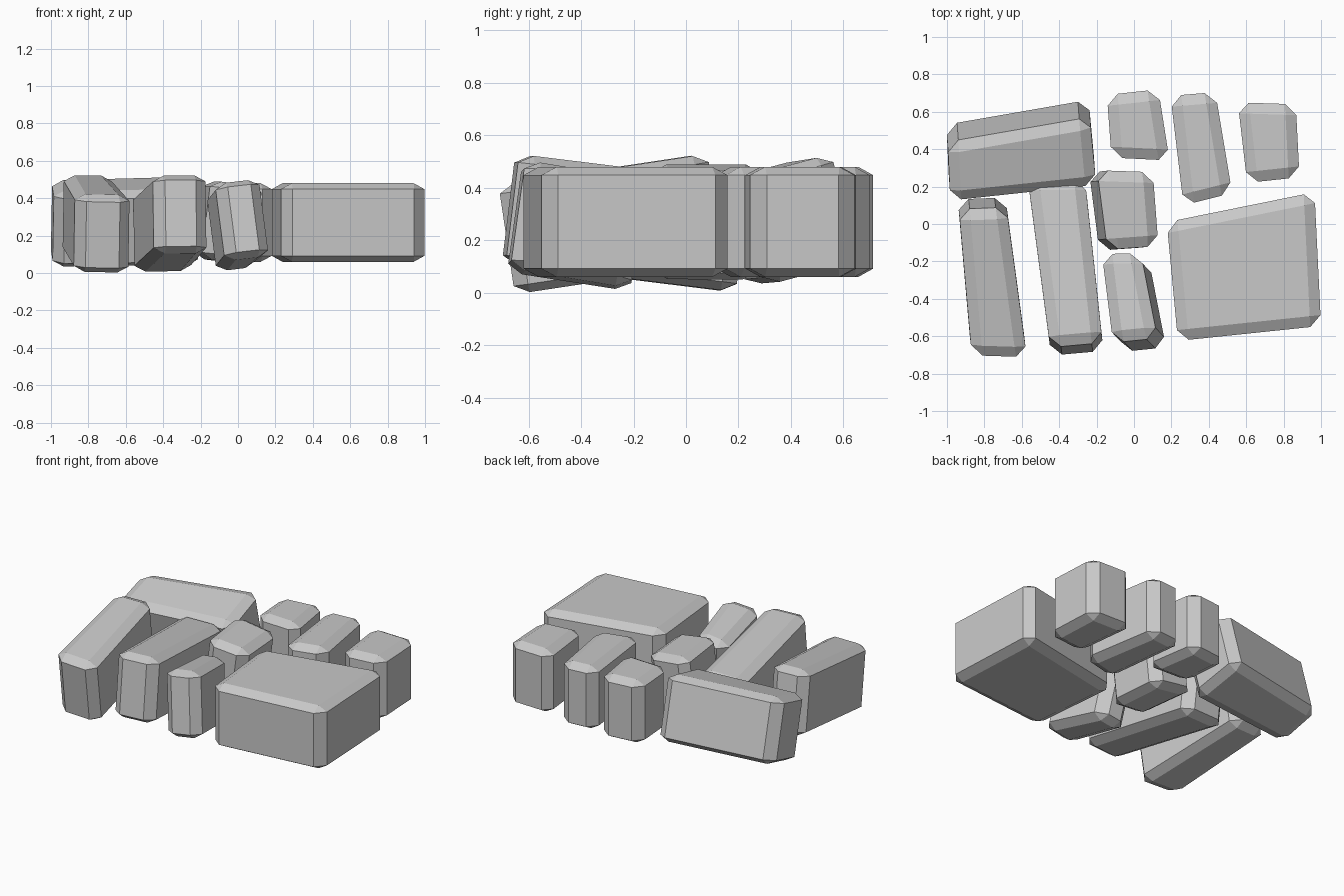
import bpy, bmesh
from math import radians, atan2
from mathutils import Matrix, Vector

cube = bpy.data.objects.get("Cube")
if cube:
    bpy.data.objects.remove(cube, do_unlink=True)

grey = bpy.data.materials.new("stone grey")
grey.use_nodes = True
colour = (0.58, 0.58, 0.58, 1)
grey.diffuse_color = colour
grey.node_tree.nodes["Principled BSDF"].inputs["Base Color"].default_value = colour

HEIGHT = 0.42
BEVEL = 0.058
SQUASH = 0.55   # the bevels are lower than they are wide


def stone(name, back_left, back_right, front_right, front_left,
          pitch=0, roll=0, z=0.27):
    """Chamfered four-sided block, tilted about its own axes (degrees)."""
    corners = [Vector(c) for c in (front_left, front_right, back_right, back_left)]
    centre = sum(corners, Vector((0, 0))) / 4
    half = HEIGHT / SQUASH / 2

    bm = bmesh.new()
    base = bm.faces.new([bm.verts.new((*(c - centre), -half)) for c in corners])
    top = bmesh.ops.extrude_face_region(bm, geom=[base])["geom"]
    bmesh.ops.translate(bm, vec=(0, 0, 2 * half),
                        verts=[g for g in top if isinstance(g, bmesh.types.BMVert)])
    bmesh.ops.recalc_face_normals(bm, faces=bm.faces[:])
    bmesh.ops.bevel(bm, geom=bm.edges[:], offset=BEVEL, offset_type='OFFSET',
                    segments=1, profile=0.5, affect='EDGES', clamp_overlap=True)
    bmesh.ops.scale(bm, vec=(1, 1, SQUASH), verts=bm.verts[:])

    # tilt around the axis running from front to back
    axis = corners[2] + corners[3] - corners[0] - corners[1]
    yaw = Matrix.Rotation(atan2(-axis.x, axis.y), 4, 'Z')
    tilt = (Matrix.Rotation(radians(pitch), 4, 'X')
            @ Matrix.Rotation(radians(roll), 4, 'Y'))
    bm.transform(yaw @ tilt @ yaw.inverted())
    bmesh.ops.recalc_face_normals(bm, faces=bm.faces[:])

    mesh = bpy.data.meshes.new(name)
    bm.to_mesh(mesh)
    bm.free()
    mesh.materials.append(grey)
    obj = bpy.data.objects.new(name, mesh)
    obj.location = (centre.x, centre.y, z)
    bpy.context.collection.objects.link(obj)


# Large slab
stone("large_slab", (.175, .01), (.965, .17), (1.0, -.545), (.235, -.625))

# Long stones, each leaning its own way
stone("back_long_stone", (-1.0, .49), (-.24, .625), (-.205, .25), (-.985, .165),
      pitch=15, z=.272)
stone("outer_long_stone", (-.94, .11), (-.685, .12), (-.575, -.69), (-.87, -.68),
      pitch=8.5, z=.263)
stone("inner_long_stone", (-.565, .215), (-.26, .22), (-.165, -.66), (-.445, -.685),
      pitch=-7, z=.265)

# Small stones
stone("back_small_stone", (-.145, .69), (.13, .72), (.19, .34), (-.12, .355))
stone("back_medium_stone", (.195, .685), (.435, .705), (.525, .165), (.265, .10))
stone("back_corner_stone", (.555, .65), (.865, .64), (.885, .25), (.605, .22))
stone("middle_small_stone", (-.22, .285), (.08, .275), (.11, -.12), (-.165, -.14),
      roll=7)
stone("front_small_stone", (-.15, -.18), (.06, -.18), (.15, -.64), (-.09, -.66),
      pitch=-9, roll=-6, z=.255)
